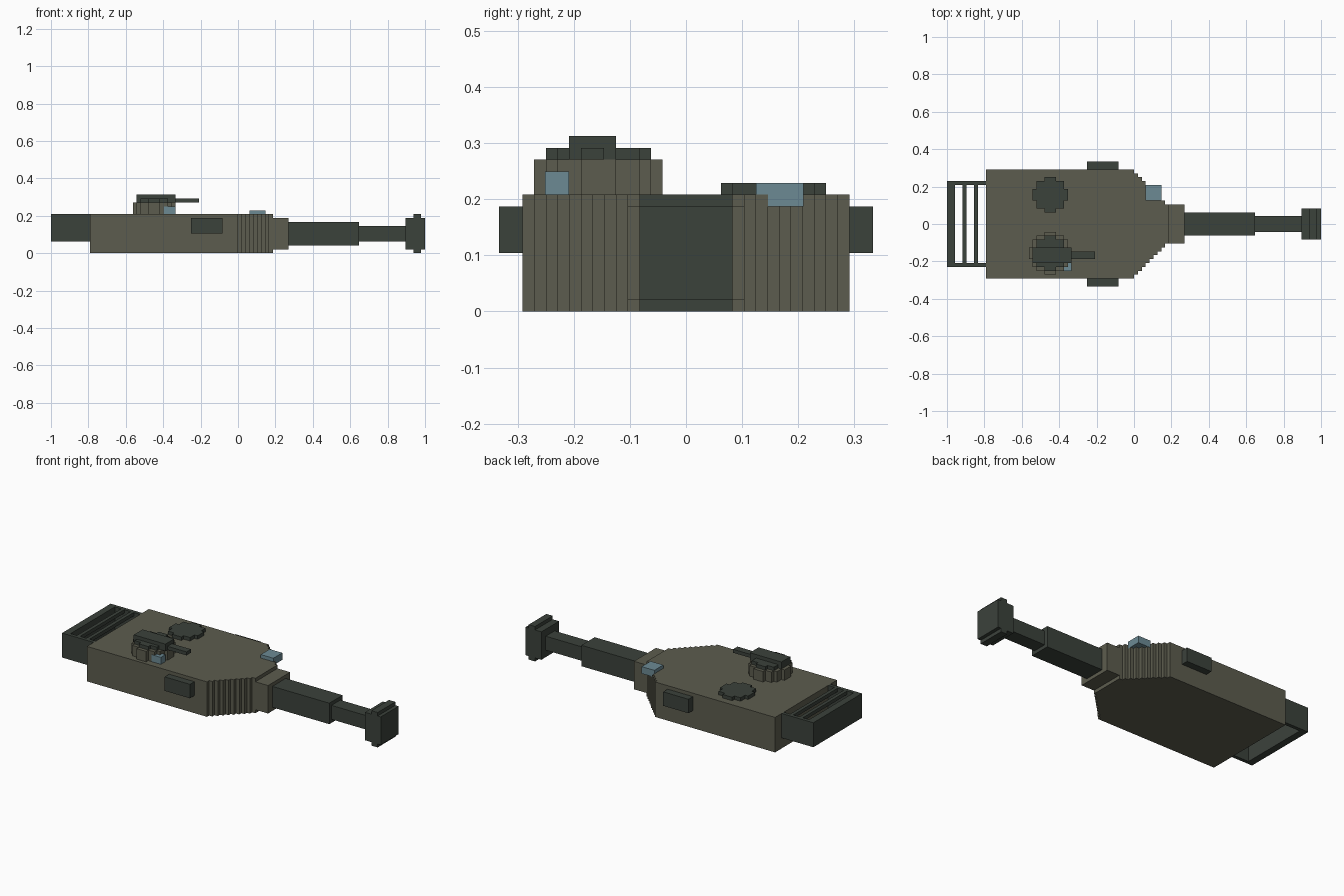
import bpy, bmesh, math

U = 1 / 48  # block size: every part sits on this grid

cube = bpy.data.objects.get("Cube")
if cube:
    bpy.data.objects.remove(cube, do_unlink=True)


def material(name, rgb):
    m = bpy.data.materials.new(name)
    m.use_nodes = True
    color = (*rgb, 1)
    m.diffuse_color = color
    bsdf = next(n for n in m.node_tree.nodes if n.type == 'BSDF_PRINCIPLED')
    bsdf.inputs["Base Color"].default_value = color
    return m


OLIVE = material("olive armour", (0.108, 0.108, 0.077))
DARK = material("dark green metal", (0.044, 0.054, 0.044))
GLASS = material("blue glass", (0.150, 0.254, 0.296))


def prism(name, outline, z0, z1, mat):
    """Extrude a counter-clockwise outline, in grid units, from z0 to z1."""
    bm = bmesh.new()
    base = bm.faces.new([bm.verts.new((x * U, y * U, z0 * U)) for x, y in outline])
    top = bmesh.ops.extrude_face_region(bm, geom=[base])["geom"]
    verts = [v for v in top if isinstance(v, bmesh.types.BMVert)]
    bmesh.ops.translate(bm, verts=verts, vec=(0, 0, (z1 - z0) * U))
    if base.is_valid is False or not any(len(f.verts) == len(outline) and f.calc_center_median().z < (z0 + .01) * U for f in bm.faces):
        bm.faces.new([v for v in bm.verts if v not in verts])
    bmesh.ops.recalc_face_normals(bm, faces=bm.faces)
    me = bpy.data.meshes.new(name)
    bm.to_mesh(me)
    bm.free()
    me.materials.append(mat)
    ob = bpy.data.objects.new(name, me)
    bpy.context.collection.objects.link(ob)
    return ob


def box(name, x, y, z, mat):
    outline = [(x[0], y[0]), (x[1], y[0]), (x[1], y[1]), (x[0], y[1])]
    return prism(name, outline, z[0], z[1], mat)


def stepped_disc(cx, cy, size):
    """Outline of a round plate built of blocks, size blocks across."""
    k = size // 2
    side = []
    for j in range(-k, k + 1):
        w = math.floor(math.sqrt((k + 0.3) ** 2 - j * j)) + 0.5
        for p in ((w, j - 0.5), (w, j + 0.5)):
            if p not in side:
                side.append(p)
    loop = side + [(-x, y) for x, y in reversed(side)]
    return [(cx + x, cy + y) for x, y in loop]


# Turret body with a stepped taper towards the gun
taper = []
for i in range(9):
    taper += [(i, 13 - i), (i + 1, 13 - i)]
left = [(-38, 14), (0, 14)] + taper
prism("turret_body", [(x, -y) for x, y in left] + left[::-1], 0, 10, OLIVE)

# Gun: mantlet, two barrel sections and muzzle brake
box("mantlet", (9, 13), (-5, 5), (1, 9), OLIVE)
box("barrel_base", (13, 31), (-3, 3), (2, 8), DARK)
box("barrel_tip", (31, 43), (-2, 2), (3, 7), DARK)
box("muzzle_brake", (43, 48), (-4, 4), (1, 9), DARK)
box("muzzle_band", (45, 47), (-4, 4), (0, 10), DARK)

# Side boxes
for name, s in (("left_side_box", 1), ("right_side_box", -1)):
    box(name, (-12, -4), sorted((13.5 * s, 16 * s)), (5, 9), DARK)

# Rear stowage rack: open frame with slats across the top
box("rack_back", (-48, -46), (-11, 11), (3, 10), DARK)
for name, s in (("rack_left_wall", 1), ("rack_right_wall", -1)):
    box(name, (-48, -38), sorted((10 * s, 11 * s)), (3, 10), DARK)
for n, x in enumerate((-44, -41)):
    box(f"rack_slat_{n + 1}", (x, x + 1), (-10, 10), (9, 10), DARK)

# Hatch and commander's cupola
prism("left_hatch", stepped_disc(-21.5, 7.5, 9), 10, 11, DARK)
prism("cupola", stepped_disc(-21.5, -7.5, 11), 10, 13, OLIVE)
prism("cupola_hatch", stepped_disc(-21.5, -7.5, 9), 13, 14, DARK)

# Roof machine gun
box("machine_gun_body", (-26, -16), (-10, -6), (13, 15), DARK)
box("machine_gun_barrel", (-16, -10), (-9, -7), (13, 14), DARK)

# Sights
box("cupola_sight", (-19, -16), (-12.05, -10), (10, 12), GLASS)
box("gunner_sight", (3, 7), (6, 10.05), (9, 11), GLASS)
